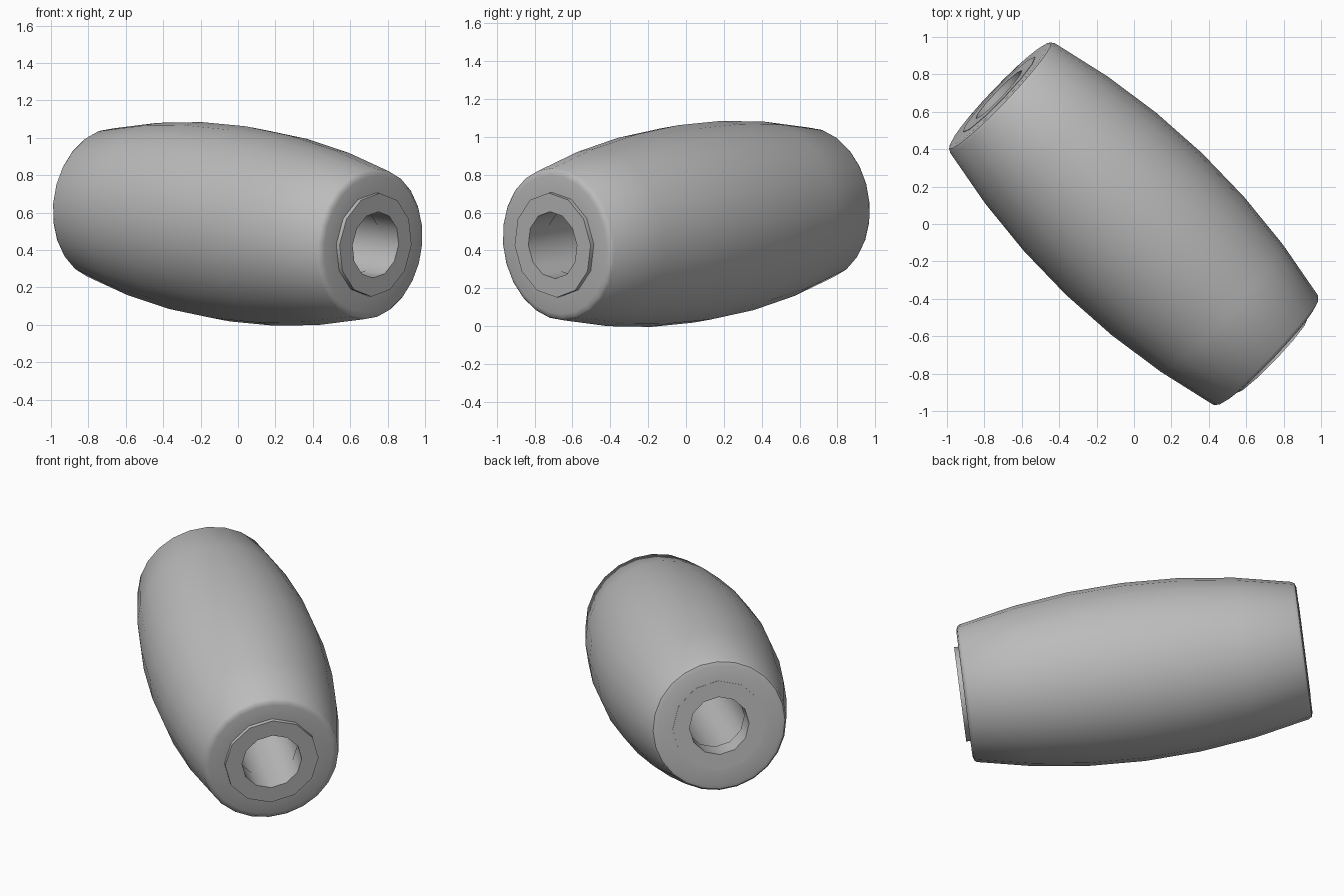
import bpy, bmesh, math
from mathutils import Vector

cube = bpy.data.objects.get("Cube")
if cube:
    bpy.data.objects.remove(cube, do_unlink=True)

grey = bpy.data.materials.new("plain grey")
grey.use_nodes = True
colour = (0.5, 0.5, 0.5, 1)
grey.diffuse_color = colour
grey.node_tree.nodes["Principled BSDF"].inputs["Base Color"].default_value = colour

AXIS = Vector((0.72, -0.69, -0.11)).normalized()
CENTRE = Vector((0, 0, 0.54))


def lathe(name, profile, sides):
    """Revolve a closed (radius, distance) profile and lay it along the axis."""
    bm = bmesh.new()
    rings = []
    for i in range(sides):
        a = math.tau * i / sides
        rings.append([bm.verts.new((r * math.cos(a), r * math.sin(a), t))
                      for r, t in profile])
    n = len(profile)
    for i in range(sides):
        here, after = rings[i], rings[(i + 1) % sides]
        for j in range(n):
            k = (j + 1) % n
            bm.faces.new((here[j], after[j], after[k], here[k]))
    bmesh.ops.recalc_face_normals(bm, faces=bm.faces)
    mesh = bpy.data.meshes.new(name)
    bm.to_mesh(mesh)
    bm.free()
    mesh.materials.append(grey)
    obj = bpy.data.objects.new(name, mesh)
    bpy.context.collection.objects.link(obj)
    obj.rotation_euler = AXIS.to_track_quat('Z', 'Y').to_euler()
    obj.location = CENTRE
    bpy.ops.object.select_all(action='DESELECT')
    obj.select_set(True)
    bpy.context.view_layer.objects.active = obj
    bpy.ops.object.shade_smooth_by_angle(angle=math.radians(35))
    return obj


# Bulging barrel with softened rims and flat ends
STEPS = 6
bulge = []
for i in range(STEPS + 1):
    t = -0.98 + 1.96 * i / STEPS
    bulge.append((0.525 - 0.125 * t * t, t))
body = [(0.25, -1.005), (0.37, -1.005), (0.393, -0.998)] + bulge
body += [(0.393, 0.993), (0.37, 1.0), (0.25, 1.0)]
lathe("barrel_body", body, 24)

# Sleeve through the middle: raised collar in front, flush behind
sleeve = [(0.278, -1.007), (0.278, 1.025), (0.178, 1.025), (0.178, 0.88),
          (0.182, 0.88), (0.182, -0.86), (0.178, -0.86), (0.178, -1.007)]
lathe("centre_sleeve", sleeve, 12)
